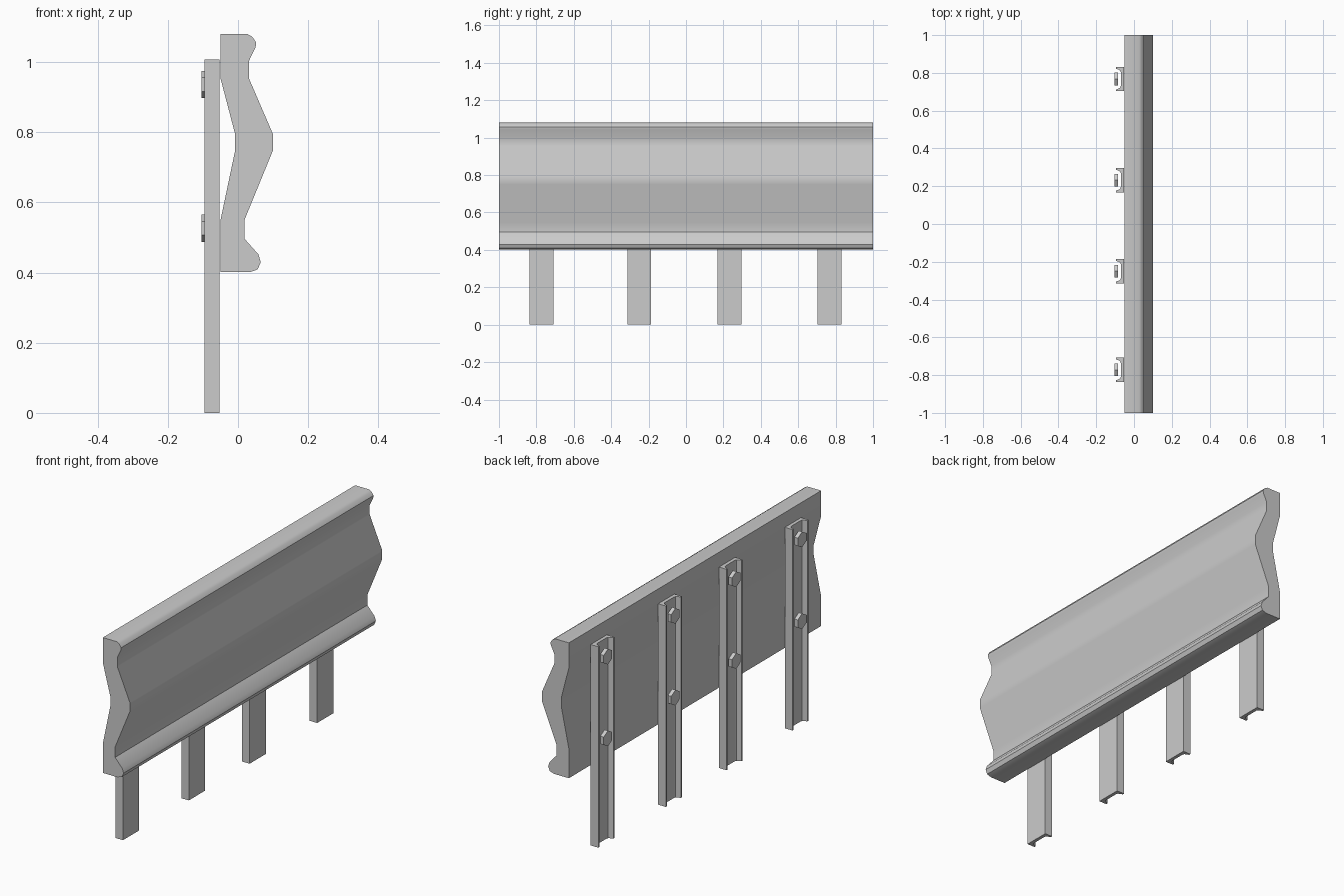
import bpy, bmesh, math
from mathutils import Matrix

if "Cube" in bpy.data.objects:
    bpy.data.objects.remove(bpy.data.objects["Cube"])


def finish(name, bm, smooth_angle=None):
    bmesh.ops.recalc_face_normals(bm, faces=bm.faces[:])
    mesh = bpy.data.meshes.new(name)
    bm.to_mesh(mesh)
    bm.free()
    ob = bpy.data.objects.new(name, mesh)
    bpy.context.collection.objects.link(ob)
    if smooth_angle:
        bpy.ops.object.select_all(action='DESELECT')
        ob.select_set(True)
        bpy.context.view_layer.objects.active = ob
        bpy.ops.object.shade_smooth_by_angle(angle=math.radians(smooth_angle))
    return ob


def extrude(name, points, offset, smooth_angle=None):
    """Close a planar outline and sweep it along an offset."""
    bm = bmesh.new()
    face = bm.faces.new([bm.verts.new(p) for p in points])
    result = bmesh.ops.extrude_face_region(bm, geom=[face])
    moved = [g for g in result['geom'] if isinstance(g, bmesh.types.BMVert)]
    bmesh.ops.translate(bm, verts=moved, vec=offset)
    return finish(name, bm, smooth_angle)


# Wavy barrier panel: (x, z) outline swept along y
front = [(0.027, 1.08), (0.041, 1.072), (0.052, 1.056), (0.05, 1.042),
         (0.031, 1.003), (0.031, 0.954), (0.1, 0.794), (0.1, 0.749),
         (0.018, 0.549), (0.018, 0.497), (0.058, 0.452), (0.065, 0.43),
         (0.056, 0.409), (0.033, 0.401)]
back = [(-0.05, 0.401), (-0.05, 0.549), (-0.008, 0.749),
        (-0.008, 0.794), (-0.05, 0.954), (-0.05, 1.08)]
extrude("barrier_panel", [(x, -1, z) for x, z in front + back], (0, 2, 0), 30)

# Channel posts with tapered flanges opening backwards, two hex bolt heads each
half = [(-0.053, 0.064), (-0.095, 0.064), (-0.095, 0.055),
        (-0.081, 0.050), (-0.073, 0.045), (-0.070, 0.037)]
channel = half + [(x, -y) for x, y in reversed(half)]
for i, cy in enumerate((-0.772, -0.25, 0.232, 0.767), 1):
    extrude(f"post_{i}", [(x, cy + y, 0) for x, y in channel], (0, 0, 1.008), 30)
    for label, cz in (("lower", 0.526), ("upper", 0.936)):
        bm = bmesh.new()
        bmesh.ops.create_cone(
            bm, cap_ends=True, segments=6, radius1=0.039, radius2=0.039, depth=0.019,
            matrix=Matrix.Translation((-0.0945, cy, cz)) @ Matrix.Rotation(math.pi / 2, 4, 'Y'))
        # Turn a corner to point straight up
        top = max(v.co.z for v in bm.verts) - cz
        if top < 0.0385:
            bmesh.ops.rotate(bm, verts=bm.verts[:], cent=(-0.0945, cy, cz),
                             matrix=Matrix.Rotation(math.pi / 6, 3, 'X'))
        finish(f"{label}_bolt_head_{i}", bm)
